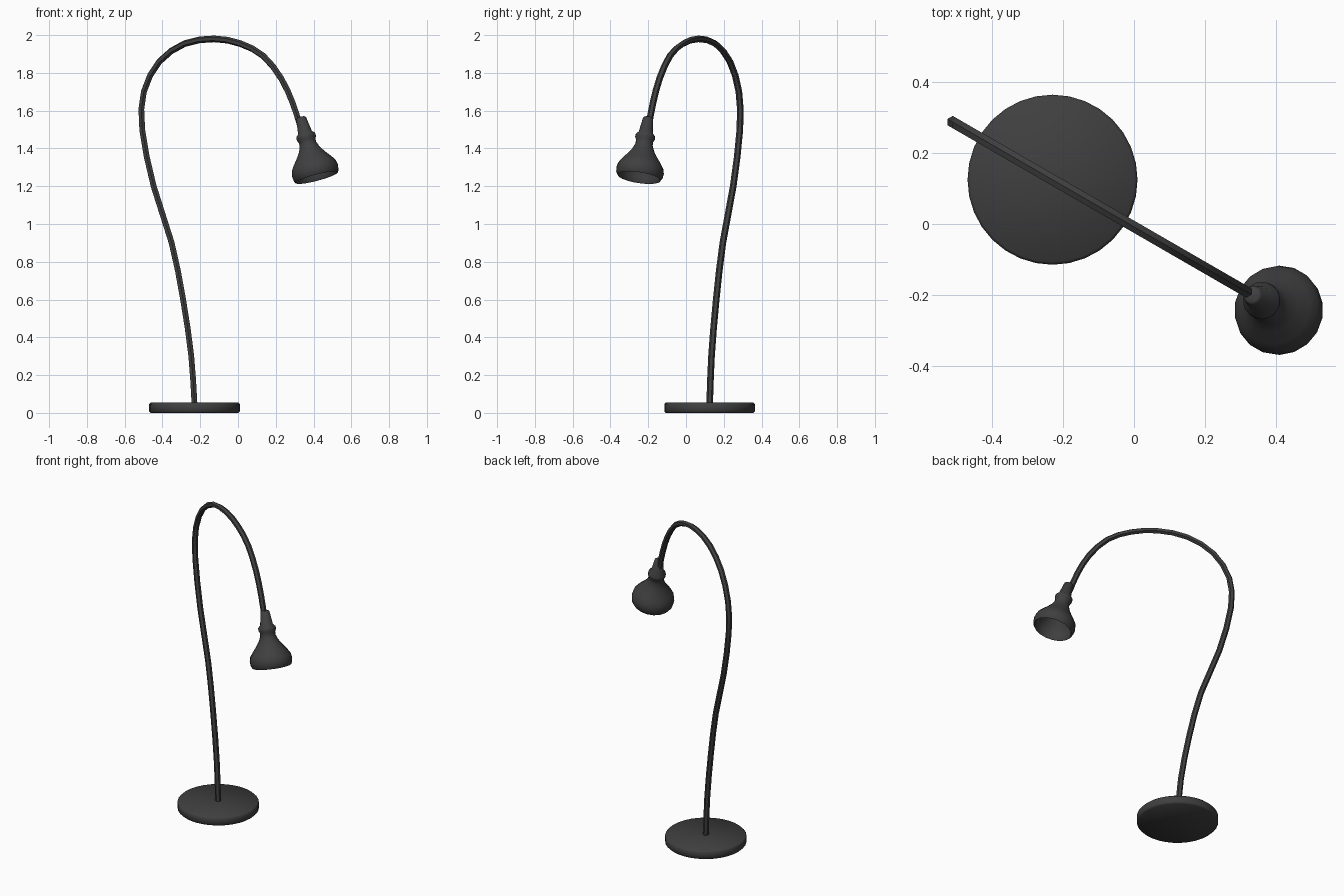
import bpy, bmesh, math
from mathutils import Vector, Matrix

cube = bpy.data.objects.get("Cube")
if cube:
    bpy.data.objects.remove(cube, do_unlink=True)

# Single matte finish
mat = bpy.data.materials.new("charcoal grey")
mat.use_nodes = True
col = (0.05, 0.05, 0.05, 1)
mat.diffuse_color = col
bsdf = mat.node_tree.nodes["Principled BSDF"]
bsdf.inputs["Base Color"].default_value = col
bsdf.inputs["Roughness"].default_value = 0.6

# The arm bends in one vertical plane through the base centre
CENTRE = Vector((-0.23, 0.125, 0))
ALONG = Vector((math.cos(math.radians(-30)), math.sin(math.radians(-30)), 0))
SIDE = Vector((-ALONG.y, ALONG.x, 0))
UP = Vector((0, 0, 1))


def add_object(name, bm, angle):
    bmesh.ops.recalc_face_normals(bm, faces=bm.faces)
    mesh = bpy.data.meshes.new(name)
    bm.to_mesh(mesh)
    bm.free()
    mesh.materials.append(mat)
    ob = bpy.data.objects.new(name, mesh)
    bpy.context.collection.objects.link(ob)
    bpy.ops.object.select_all(action='DESELECT')
    ob.select_set(True)
    bpy.context.view_layer.objects.active = ob
    bpy.ops.object.shade_smooth_by_angle(angle=math.radians(angle))
    return ob


def skin(bm, rings):
    for a, b in zip(rings, rings[1:]):
        n = len(a)
        for i in range(n):
            j = (i + 1) % n
            bm.faces.new((a[i], a[j], b[j], b[i]))
    bm.faces.new(rings[0])
    bm.faces.new(rings[-1])


def lathe(name, profile, sides, matrix, angle):
    """Turn a closed (radius, height) profile around the local z axis."""
    bm = bmesh.new()
    rings = []
    for r, h in profile:
        turns = [math.tau * i / sides for i in range(sides)]
        rings.append([bm.verts.new(matrix @ Vector((r * math.cos(t), r * math.sin(t), h)))
                      for t in turns])
    skin(bm, rings)
    return add_object(name, bm, angle)


# Round weighted base with softened edges
lathe("base", [(0.232, 0), (0.24, 0.008), (0.24, 0.046), (0.232, 0.054)],
      32, Matrix.Translation(CENTRE), 50)

# Gooseneck arm: a spline in the bend plane (distance along, height)
path = [(0, 0.04), (-0.02, 0.3), (-0.07, 0.6), (-0.14, 0.9), (-0.25, 1.2),
        (-0.32, 1.5), (-0.31, 1.7), (-0.215, 1.86), (-0.06, 1.955), (0.12, 1.98),
        (0.28, 1.955), (0.42, 1.89), (0.53, 1.77), (0.60, 1.64), (0.645, 1.52)]
pts = [CENTRE + ALONG * s + UP * z for s, z in path]
pts = [2 * pts[0] - pts[1]] + pts + [2 * pts[-1] - pts[-2]]
line = []
for p0, p1, p2, p3 in zip(pts, pts[1:], pts[2:], pts[3:]):
    for t in (0, 0.5):
        line.append(0.5 * (2 * p1 + (p2 - p0) * t + (2 * p0 - 5 * p1 + 4 * p2 - p3) * t ** 2
                           + (3 * p1 - p0 - 3 * p2 + p3) * t ** 3))
line.append(pts[-2])

bm = bmesh.new()
rings = []
SIDES = 6
for i, p in enumerate(line):
    tangent = (line[min(i + 1, len(line) - 1)] - line[max(i - 1, 0)]).normalized()
    normal = tangent.cross(SIDE)
    turns = [math.tau * k / SIDES for k in range(SIDES)]
    rings.append([bm.verts.new(p + 0.0175 * (normal * math.cos(t) + SIDE * math.sin(t)))
                  for t in turns])
skin(bm, rings)
add_object("gooseneck_arm", bm, 30)

# Bell shade with a stepped neck and a hollow underside
tilt = math.radians(17)
axis = (UP * math.cos(tilt) - ALONG * math.sin(tilt)).normalized()
across = SIDE.cross(axis)
top = CENTRE + ALONG * 0.65 + UP * 1.565
frame = Matrix((across, SIDE, axis)).transposed().to_4x4()
shade = [(0.02, 0), (0.027, -0.006), (0.038, -0.085), (0.052, -0.1), (0.053, -0.115),
         (0.046, -0.13), (0.046, -0.15), (0.058, -0.18), (0.078, -0.21), (0.105, -0.245),
         (0.122, -0.27), (0.127, -0.295), (0.124, -0.32), (0.116, -0.334),
         (0.11, -0.328), (0.112, -0.295), (0.095, -0.255), (0.068, -0.215), (0.04, -0.18)]
lathe("lamp_shade", shade, 18, Matrix.Translation(top) @ frame, 60)
